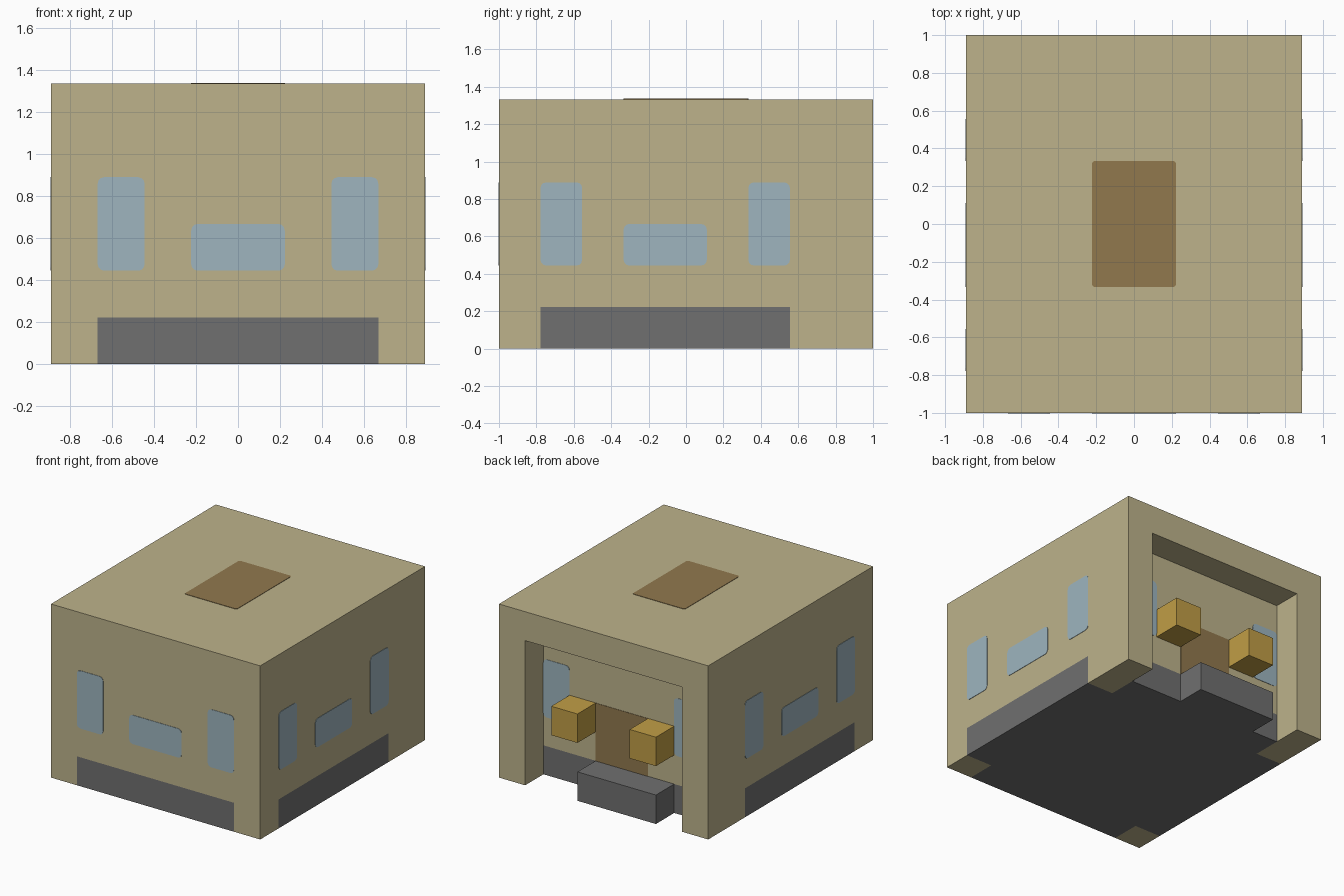
import bpy, bmesh, math
from mathutils import Vector

cube = bpy.data.objects.get("Cube")
if cube:
    bpy.data.objects.remove(cube)

U = 1 / 9      # half a block cell
CELL = 2 * U


def material(name, rgb):
    m = bpy.data.materials.new(name)
    m.use_nodes = True
    m.diffuse_color = (*rgb, 1)
    m.node_tree.nodes["Principled BSDF"].inputs["Base Color"].default_value = (*rgb, 1)
    return m


sand = material("sand", (0.51, 0.45, 0.26))
grey = material("grey", (0.162, 0.162, 0.162))
glass = material("pale blue", (0.342, 0.462, 0.521))
brown = material("brown", (0.283, 0.191, 0.076))
amber = material("amber", (0.533, 0.342, 0.061))


def finish(name, bm, *mats):
    me = bpy.data.meshes.new(name)
    bm.to_mesh(me)
    bm.free()
    for m in mats:
        me.materials.append(m)
    ob = bpy.data.objects.new(name, me)
    bpy.context.collection.objects.link(ob)
    return ob


def box(name, mat, lo, hi):
    """Box between two corners given in units of U."""
    lo, hi = Vector(lo) * U, Vector(hi) * U
    bm = bmesh.new()
    bmesh.ops.create_cube(bm, size=1)
    for v in bm.verts:
        v.co = (lo + hi) / 2 + v.co * (hi - lo)
    return finish(name, bm, mat)


def panel(name, mat, origin, across, up, span_a, span_b, radius=0.03):
    """Thin rounded plate lying on a surface, spans in units of U."""
    origin, across, up = Vector(origin) * U, Vector(across), Vector(up)
    (a0, a1), (b0, b1) = span_a, span_b
    bm = bmesh.new()
    corners = [(a1, b1, -1, -1), (a0, b1, 1, -1), (a0, b0, 1, 1), (a1, b0, -1, 1)]
    verts = []
    for k, (a, b, sa, sb) in enumerate(corners):
        for s in range(4):
            t = math.pi / 2 * (k + s / 3)
            pa = a * U + radius * (sa + math.cos(t))
            pb = b * U + radius * (sb + math.sin(t))
            verts.append(bm.verts.new(origin + across * pa + up * pb))
    face = bm.faces.new(verts)
    out = bmesh.ops.extrude_face_region(bm, geom=[face])["geom"]
    lift = across.cross(up) * 0.003
    bmesh.ops.translate(bm, vec=lift, verts=[g for g in out if isinstance(g, bmesh.types.BMVert)])
    bmesh.ops.recalc_face_normals(bm, faces=bm.faces)
    return finish(name, bm, mat)


# Body: block of cells with a shallow bay cut into the back
NX, NY, NZ = 8, 9, 6


def solid(x, y, z):
    if not (0 <= x < NX and 0 <= y < NY and 0 <= z < NZ):
        return False
    return not (y == NY - 1 and 0 < x < NX - 1 and z < NZ - 1)


bm = bmesh.new()
shift = Vector((NX / 2, NY / 2, 0))
for x in range(NX):
    for y in range(NY):
        for z in range(NZ):
            if not solid(x, y, z):
                continue
            centre = Vector((x + 0.5, y + 0.5, z + 0.5)) - shift
            for axis in range(3):
                for sign in (-1, 1):
                    n = Vector((0, 0, 0))
                    n[axis] = sign
                    if solid(x + int(n.x), y + int(n.y), z + int(n.z)):
                        continue
                    p, q = Vector((0, 0, 0)), Vector((0, 0, 0))
                    p[(axis + 1) % 3] = 0.5
                    q[(axis + 2) % 3] = 0.5 * sign
                    mid = centre + n / 2
                    f = bm.faces.new([bm.verts.new((mid + o) * CELL)
                                      for o in (-p - q, p - q, p + q, q - p)])
                    # Grey plinth and underside, sand at the corners
                    low = mid.z < 1
                    inside = abs(mid.x) < 2.9 or -3.5 < mid.y < 2.5
                    f.material_index = int(low and inside)
bmesh.ops.remove_doubles(bm, verts=bm.verts, dist=0.001)
bmesh.ops.dissolve_limit(bm, angle_limit=0.01, verts=bm.verts, edges=bm.edges,
                         delimit={'MATERIAL'})
finish("body", bm, sand, grey)

# Windows: two tall and one wide on the front and on each side
UP = (0, 0, 1)
TALL, WIDE = (4, 8), (4, 6)
for label, span, height in (("right", (-6, -4), TALL), ("middle", (-2, 2), WIDE),
                            ("left", (4, 6), TALL)):
    panel(f"front_window_{label}", glass, (0, -9, 0), (1, 0, 0), UP, span, height)
for label, (a, b), height in (("front", (-7, -5), TALL), ("middle", (-3, 1), WIDE),
                              ("rear", (3, 5), TALL)):
    panel(f"left_window_{label}", glass, (8, 0, 0), (0, 1, 0), UP, (a, b), height)
    panel(f"right_window_{label}", glass, (-8, 0, 0), (0, -1, 0), UP, (-b, -a), height)

# Back bay: two windows and a door on the recessed wall
BACK = ((0, 7, 0), (-1, 0, 0), UP)
panel("bay_window_left", glass, *BACK, (-6, -4), TALL)
panel("bay_window_right", glass, *BACK, (4, 6), TALL)
panel("bay_door", brown, *BACK, (-2, 2), (2, 6), 0.005)

# Roof hatch
panel("roof_hatch", brown, (0, 0, 12), (1, 0, 0), (0, 1, 0), (-2, 2), (-3, 3), 0.015)

# Step and two lamps standing out of the bay wall
box("step", grey, (-4, 7, 0), (2, 9, 2))
box("lamp_left", amber, (2, 7, 4), (4, 9, 6))
box("lamp_right", amber, (-4, 7, 4), (-2, 9, 6))
